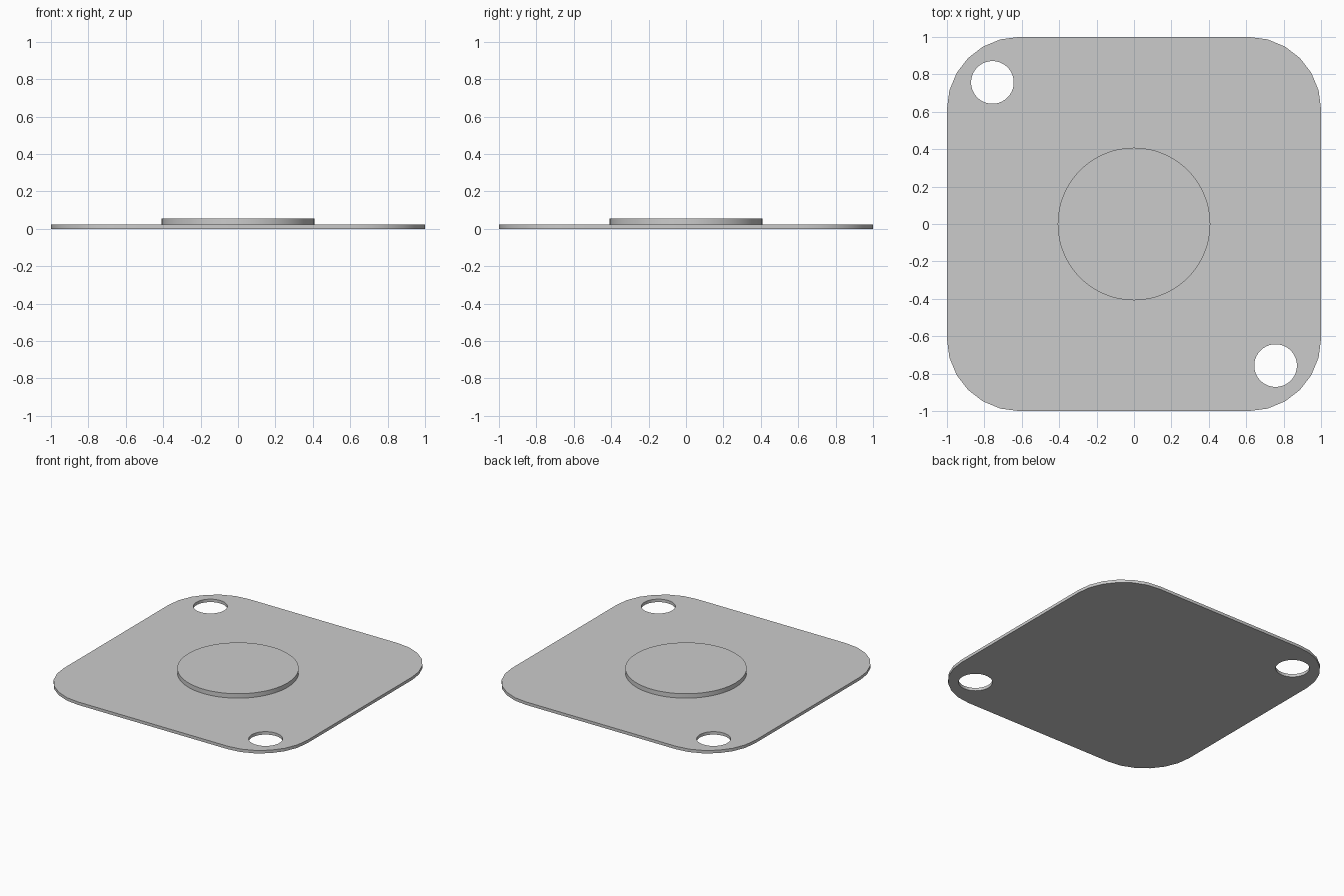
import bpy, bmesh
from math import radians, cos, sin, pi

cube = bpy.data.objects.get("Cube")
if cube:
    bpy.data.objects.remove(cube, do_unlink=True)

PLATE_TOP = 0.022
BOSS_TOP = 0.055
CORNER = 0.385

grey = bpy.data.materials.new("plain_grey")
grey.use_nodes = True
colour = (0.6, 0.6, 0.6, 1)
grey.diffuse_color = colour
grey.node_tree.nodes["Principled BSDF"].inputs["Base Color"].default_value = colour


def arc(cx, cy, r, start, end, steps):
    """Points along an arc, both ends included."""
    return [(cx + r * cos(start + (end - start) * i / steps),
             cy + r * sin(start + (end - start) * i / steps)) for i in range(steps + 1)]


def circle(cx, cy, r, steps=64):
    return arc(cx, cy, r, 0, 2 * pi, steps)[:-1]


def slab(name, loops, z0, z1):
    """Flat outline with optional holes, extruded from z0 to z1."""
    bm = bmesh.new()
    for pts in loops:
        vs = [bm.verts.new((x, y, z0)) for x, y in pts]
        for a, b in zip(vs, vs[1:] + vs[:1]):
            bm.edges.new((a, b))
    bmesh.ops.triangle_fill(bm, use_beauty=True, use_dissolve=False, edges=bm.edges[:])
    ext = bmesh.ops.extrude_face_region(bm, geom=bm.faces[:], use_keep_orig=True)
    top = [g for g in ext["geom"] if isinstance(g, bmesh.types.BMVert)]
    bmesh.ops.translate(bm, verts=top, vec=(0, 0, z1 - z0))
    bmesh.ops.recalc_face_normals(bm, faces=bm.faces[:])
    me = bpy.data.meshes.new(name)
    bm.to_mesh(me)
    bm.free()
    me.materials.append(grey)
    ob = bpy.data.objects.new(name, me)
    bpy.context.collection.objects.link(ob)
    bpy.ops.object.select_all(action="DESELECT")
    ob.select_set(True)
    bpy.context.view_layer.objects.active = ob
    bpy.ops.object.shade_smooth_by_angle(angle=radians(30))
    return ob


# Rounded square plate with two diagonal mounting holes
c = 1 - CORNER
outline = []
for k, (sx, sy) in enumerate([(1, 1), (-1, 1), (-1, -1), (1, -1)]):
    outline += arc(sx * c, sy * c, CORNER, k * pi / 2, (k + 1) * pi / 2, 6)
holes = [circle(s * 0.757, -s * 0.757, 0.114) for s in (1, -1)]
slab("base_plate", [outline] + holes, 0, PLATE_TOP)

# Raised round boss in the middle
slab("centre_boss", [circle(0, 0, 0.408)], PLATE_TOP, BOSS_TOP)
